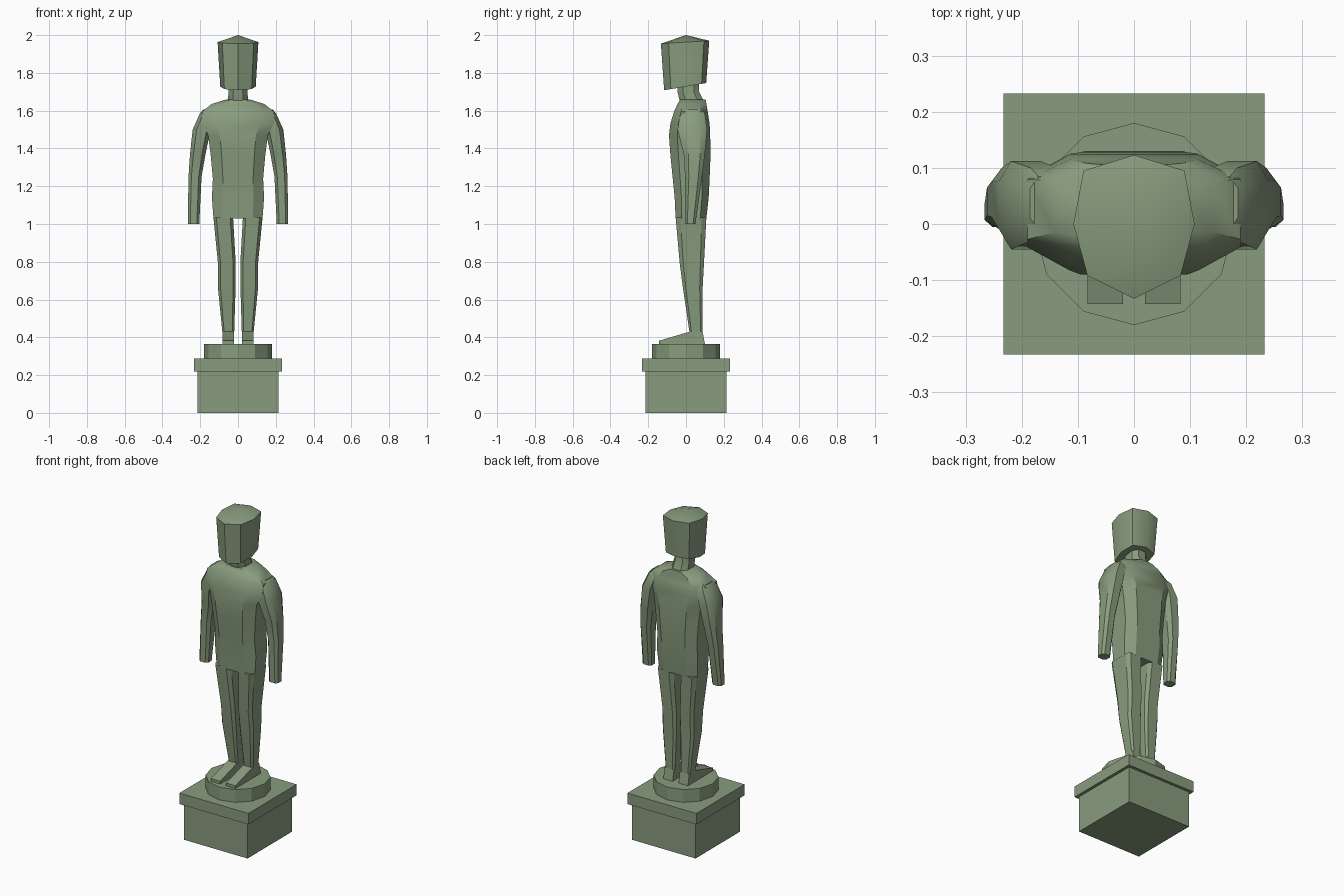
import bpy, bmesh, math

cube = bpy.data.objects.get("Cube")
if cube:
    bpy.data.objects.remove(cube, do_unlink=True)

green = bpy.data.materials.new("sage green")
green.use_nodes = True
COLOUR = (0.25, 0.335, 0.21, 1)
green.diffuse_color = COLOUR
green.node_tree.nodes["Principled BSDF"].inputs["Base Color"].default_value = COLOUR


def finish(name, bm, smooth=None):
    bmesh.ops.recalc_face_normals(bm, faces=bm.faces)
    mesh = bpy.data.meshes.new(name)
    bm.to_mesh(mesh)
    bm.free()
    obj = bpy.data.objects.new(name, mesh)
    bpy.context.collection.objects.link(obj)
    mesh.materials.append(green)
    if smooth:
        bpy.ops.object.select_all(action='DESELECT')
        obj.select_set(True)
        bpy.context.view_layer.objects.active = obj
        bpy.ops.object.shade_smooth_by_angle(angle=math.radians(smooth))
    return obj


def skin(name, rings, smooth=None):
    """Join rings of points with quads and close both ends."""
    bm = bmesh.new()
    loops = [[bm.verts.new(p) for p in ring] for ring in rings]
    n = len(loops[0])
    for a, b in zip(loops, loops[1:]):
        for i in range(n):
            j = (i + 1) % n
            bm.faces.new((a[i], a[j], b[j], b[i]))
    bm.faces.new(loops[0][::-1])
    bm.faces.new(loops[-1])
    return finish(name, bm, smooth)


def chamfered(row, cut, side=1):
    """Rectangle with cut corners from (z, x0, x1, y0, y1)."""
    z, x0, x1, y0, y1 = row
    dx, dy = (x1 - x0) * cut, (y1 - y0) * cut
    pts = [(x0 + dx, y0), (x1 - dx, y0), (x1, y0 + dy), (x1, y1 - dy),
           (x1 - dx, y1), (x0 + dx, y1), (x0, y1 - dy), (x0, y0 + dy)]
    return [(side * x, y, z) for x, y in pts]


def loft(name, rows, cut, side=1, smooth=30):
    return skin(name, [chamfered(r, cut, side) for r in rows], smooth)


def prism(name, radius, sides, z0, z1, turn):
    angles = [turn + math.tau * i / sides for i in range(sides)]
    return skin(name, [[(radius * math.cos(a), radius * math.sin(a), z)
                        for a in angles] for z in (z0, z1)])


# Stepped pedestal
prism("pedestal_block", 0.215 * math.sqrt(2), 4, 0, 0.22, math.pi / 4)
prism("pedestal_cap", 0.233 * math.sqrt(2), 4, 0.22, 0.287, math.pi / 4)
prism("pedestal_disc", 0.18, 12, 0.287, 0.365, 0)

# Torso: z, half width, front, back
torso = [(1.03, .13, -.055, .108), (1.14, .138, -.06, .12),
         (1.24, .133, -.07, .125), (1.37, .145, -.083, .13),
         (1.47, .158, -.09, .128), (1.53, .19, -.083, .125),
         (1.595, .19, -.063, .115), (1.635, .14, -.045, .108),
         (1.66, .06, -.03, .104)]
loft("torso", [(z, -w, w, f, b) for z, w, f, b in torso], 0.2)

# Neck
loft("neck", [(1.64, -.055, .055, -.03, .1), (1.7, -.05, .05, -.045, .07),
              (1.76, -.05, .05, -.045, .07)], 0.25)

# Limbs
arm = [(1.605, .12, .185, -.01, .085), (1.585, .12, .202, -.03, .1),
       (1.5, .145, .24, -.045, .112), (1.37, .172, .254, -.012, .1),
       (1.25, .193, .262, -.005, .085), (1.0, .205, .266, -.005, .05)]
leg = [(1.035, .026, .13, -.055, .108), (.79, .012, .106, -.033, .095),
       (.66, .013, .106, -.016, .088), (.43, .02, .083, .018, .088)]
foot = [(.02, .43), (.088, .43), (.1, .365), (-.143, .365), (-.143, .382)]
for label, side in (("left", 1), ("right", -1)):
    loft(label + "_arm", arm, 0.22, side)
    loft(label + "_leg", leg, 0.15, side)
    skin(label + "_foot", [[(side * x, y, z) for y, z in foot]
                           for x in (.02, .083)])

# Head: eight sided block with a pointed crown and a tilted jaw
outline = [(0, -.133), (.083, -.092), (.108, 0), (.09, .095),
           (0, .123), (-.09, .095), (-.108, 0), (-.083, -.092)]
bm = bmesh.new()
jaw = [bm.verts.new((x * .87, y * .87, 1.728 + y * .15)) for x, y in outline]
brow = [bm.verts.new((x, y, 1.963 + y * .06)) for x, y in outline]
crown = bm.verts.new((0, 0, 2))
chin = bm.verts.new((0, 0, 1.728))
for i in range(8):
    j = (i + 1) % 8
    bm.faces.new((jaw[i], jaw[j], brow[j], brow[i]))
    bm.faces.new((brow[i], brow[j], crown))
    bm.faces.new((jaw[j], jaw[i], chin))
finish("head", bm, 42)
